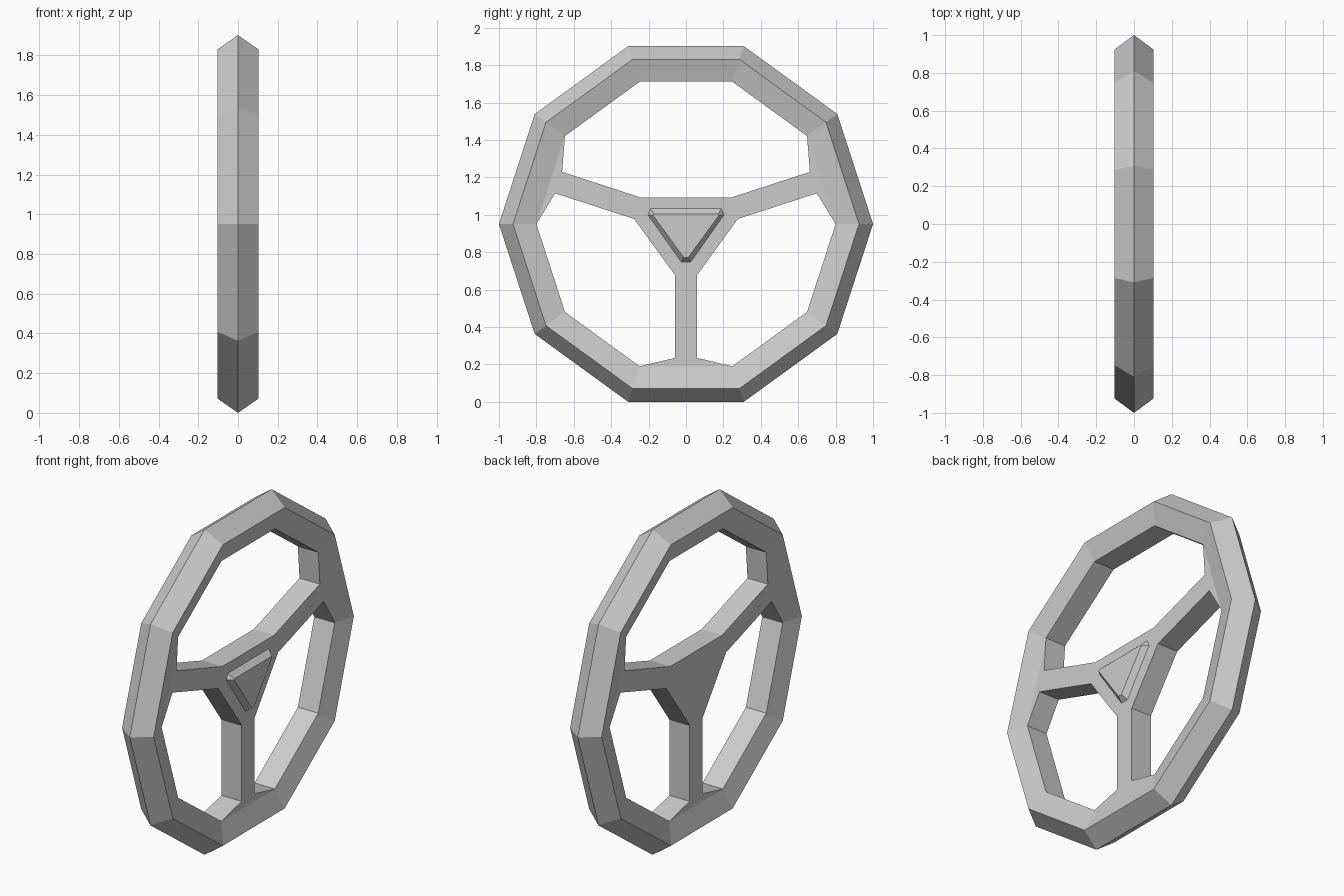
import bpy, bmesh
from math import cos, sin, pi, radians

if "Cube" in bpy.data.objects:
    bpy.data.objects.remove(bpy.data.objects["Cube"])

CZ = cos(radians(18))      # wheel centre height (ten-sided, radius 1)
T = 0.066                  # half thickness of spokes and inner rim
SPOKES = (18, 162, 270)    # spoke directions in the YZ plane


def finish(name, bm):
    bmesh.ops.recalc_face_normals(bm, faces=bm.faces)
    me = bpy.data.meshes.new(name)
    bm.to_mesh(me)
    bm.free()
    ob = bpy.data.objects.new(name, me)
    bpy.context.collection.objects.link(ob)
    return ob


def polar(r, deg, side=0.0):
    a = radians(deg)
    return (r * cos(a) - side * sin(a), CZ + r * sin(a) + side * cos(a))


# Rim: six-point section carried around ten corners
profile = [(1.0, 0), (0.925, 0.102), (0.8, T), (0.8, -T), (0.925, -0.102)]
bm = bmesh.new()
rings = [[bm.verts.new((x, *polar(r, 36 * i))) for r, x in profile] for i in range(10)]
n = len(profile)
for i in range(10):
    a, b = rings[i], rings[(i + 1) % 10]
    for j in range(n):
        # inner wall is left open where a spoke joins
        if j == 2 and (36 * i + 18) in SPOKES:
            continue
        k = (j + 1) % n
        bm.faces.new((a[j], a[k], b[k], b[j]))
finish("rim", bm)

# Spokes and hub: one outline with flared spoke ends, open at the rim
W, HUB, END = 0.06, 0.272, 0.716
outline = []
for d in SPOKES:
    outline += [polar(HUB, d, -W), polar(END, d, -W), polar(0.8, d - 18),
                polar(0.8, d + 18), polar(END, d, W), polar(HUB, d, W)]
bm = bmesh.new()
front = [bm.verts.new((T, y, z)) for y, z in outline]
back = [bm.verts.new((-T, y, z)) for y, z in outline]
bm.faces.new(front)
bm.faces.new(back[::-1])
for i in range(len(outline)):
    if i % 6 == 2:
        continue
    j = (i + 1) % len(outline)
    bm.faces.new((front[i], back[i], back[j], front[j]))
finish("spokes_and_hub", bm)

# Hub plate: raised triangle with clipped corners and sloping sides
base_half = [(0.19, 1.035), (0.205, 1.0), (0.025, 0.745)]
top_half = [(0.172, 1.004), (0.176, 0.997), (0.012, 0.772)]
bm = bmesh.new()
loops = []
for half, x in ((base_half, T - 0.002), (top_half, 0.098)):
    pts = half + [(-y, z) for y, z in reversed(half)]
    loops.append([bm.verts.new((x, y, z)) for y, z in pts])
base, top = loops
bm.faces.new(top)
bm.faces.new(base[::-1])
for i in range(6):
    j = (i + 1) % 6
    bm.faces.new((base[i], base[j], top[j], top[i]))
finish("hub_plate", bm)
